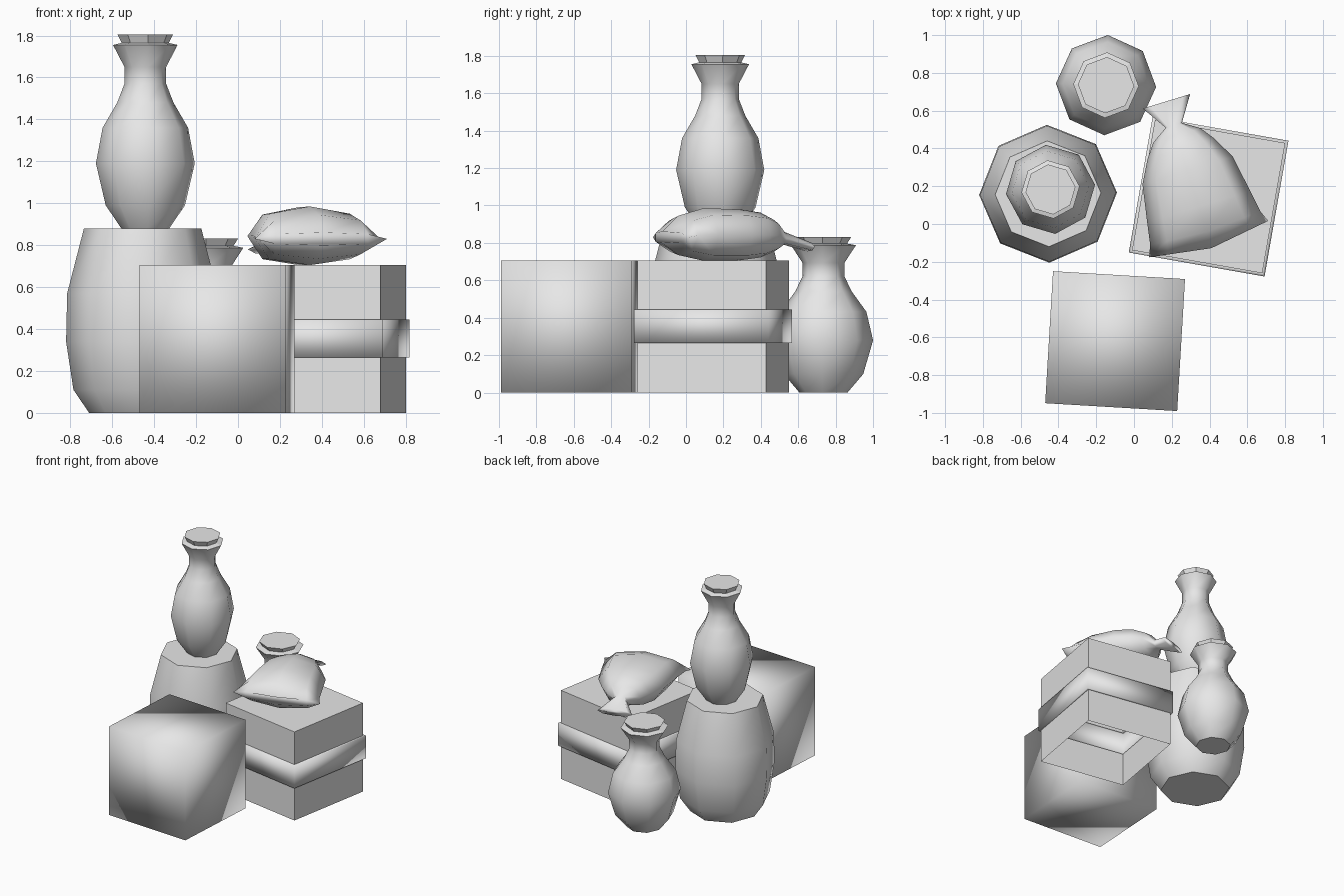
import bpy, bmesh
from math import sin, cos, pi, radians

cube = bpy.data.objects.get("Cube")
if cube:
    bpy.data.objects.remove(cube)

clay = bpy.data.materials.new("plain_grey")
clay.use_nodes = True
clay.diffuse_color = (0.8, 0.8, 0.8, 1)
clay.node_tree.nodes["Principled BSDF"].inputs["Base Color"].default_value = (0.8, 0.8, 0.8, 1)


def loft(name, rings, location, turn=0, scale=(1, 1, 1), flat_rows=(), caps=("bottom", "top"), smooth_caps=False):
    """Skin a stack of equal rings, with optional caps."""
    bm = bmesh.new()
    rows = [[bm.verts.new(p) for p in ring] for ring in rings]
    count = len(rows[0])
    for k, (low, high) in enumerate(zip(rows, rows[1:])):
        for i in range(count):
            j = (i + 1) % count
            face = bm.faces.new((low[i], low[j], high[j], high[i]))
            face.smooth = k not in flat_rows
    if "bottom" in caps:
        bm.faces.new(rows[0][::-1]).smooth = smooth_caps
    if "top" in caps:
        bm.faces.new(rows[-1]).smooth = smooth_caps
    mesh = bpy.data.meshes.new(name)
    bm.to_mesh(mesh)
    bm.free()
    mesh.materials.append(clay)
    obj = bpy.data.objects.new(name, mesh)
    bpy.context.collection.objects.link(obj)
    obj.location = location
    obj.rotation_euler.z = radians(turn)
    obj.scale = scale
    return obj


def polygon(radius, z, sides=8):
    return [(radius * cos(2 * pi * i / sides), radius * sin(2 * pi * i / sides), z) for i in range(sides)]


def square(half, z):
    return [(x * half, y * half, z) for x, y in ((-1, -1), (1, -1), (1, 1), (-1, 1))]


# Soft-shaded block at the front
loft("block", [square(0.35, 0), square(0.35, 0.705)], (-0.10, -0.62, 0), -3.4, smooth_caps=True)

# Open-bottomed crate with a raised band around the middle
crate = [(0.35, 0), (0.35, 0.265), (0.365, 0.265), (0.365, 0.445), (0.35, 0.445), (0.35, 0.705)]
loft("banded_crate", [square(r, z) for r, z in crate], (0.395, 0.145, 0), -10,
     flat_rows=(0, 4), caps=("top",))

# Big barrel-shaped jar
jar = [(0.255, 0), (0.33, 0.11), (0.365, 0.34), (0.36, 0.57), (0.28, 0.88)]
loft("large_jar", [polygon(r, z) for r, z in jar], (-0.455, 0.16, 0), 1)

# Two stoppered vases of one shape
vase = [(0.115, 0), (0.19, 0.11), (0.237, 0.31), (0.205, 0.48), (0.135, 0.60), (0.10, 0.69),
        (0.10, 0.77), (0.155, 0.875), (0.113, 0.885), (0.133, 0.925)]
vase_rings = [polygon(r, z) for r, z in vase]
loft("upper_vase", vase_rings, (-0.442, 0.183, 0.88), 6, flat_rows=(7, 8))
loft("rear_vase", vase_rings, (-0.148, 0.735, 0), -2, (1.12, 1.12, 0.9), flat_rows=(7, 8))


# Tied sack: sections from the wide base to the flared mouth
def sack_section(y, width, height, z, bulge=0):
    return [(width * a, y - bulge * (1 - abs(a)), z + height * b)
            for a, b in ((1, 0), (0.7, 0.75), (0, 1), (-0.7, 0.75), (-1, 0), (-0.7, -0.8), (0, -1), (0.7, -0.8))]


sack = [(0, 0.33, 0.03, 0.83, 0.05), (0.06, 0.305, 0.105, 0.84, 0.02), (0.18, 0.285, 0.14, 0.845),
        (0.38, 0.25, 0.137, 0.843), (0.50, 0.185, 0.12, 0.842), (0.575, 0.13, 0.085, 0.838),
        (0.63, 0.045, 0.035, 0.825), (0.763, 0.131, 0.025, 0.78)]
loft("sack", [sack_section(*s)[::-1] for s in sack], (0.395, -0.08, 0), 17, smooth_caps=True)
